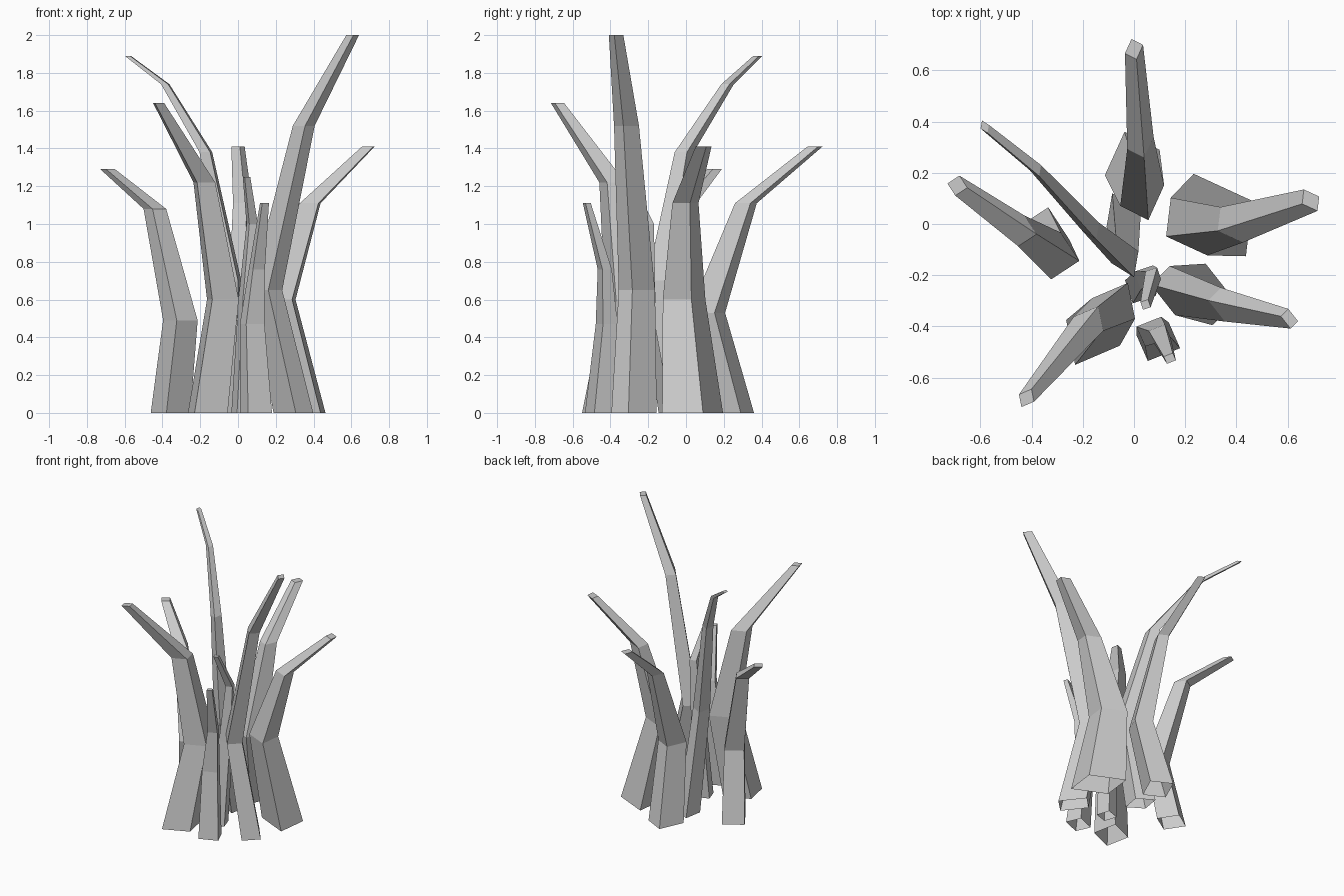
import bpy


def stalk(name, a, b, rings):
    """Four-sided tapering stalk. a, b: half diagonals of the foot section;
    rings: (x, y, z, scale) along the stalk. Foot stays open, tip is capped."""
    verts, faces = [], []
    for x, y, z, s in rings:
        for dx, dy in (a, b, (-a[0], -a[1]), (-b[0], -b[1])):
            verts.append((x + dx * s, y + dy * s, z))
    for r in range(len(rings) - 1):
        for i in range(4):
            j = (i + 1) % 4
            k = 4 * r
            faces.append((k + i, k + j, k + 4 + j, k + 4 + i))
    n = len(verts)
    faces.append((n - 4, n - 3, n - 2, n - 1))
    me = bpy.data.meshes.new(name)
    me.from_pydata(verts, [], faces)
    me.update()
    ob = bpy.data.objects.new(name, me)
    bpy.context.collection.objects.link(ob)
    return ob


# Tall stalk leaning right
stalk("tall_stalk", (.105, -.03), (-.013, .12),
      [(.293, -.275, 0, 1), (.15, -.26, .65, .8), (.348, -.315, 1.52, .55), (.607, -.37, 2, .32)])

# Thin stalk curving to the back left
stalk("curved_stalk", (.067, .03), (-.045, .10),
      [(-.04, .02, 0, 1), (-.035, -.13, .7, .78), (-.17, -.01, 1.38, .5),
       (-.385, .22, 1.74, .33), (-.583, .38, 1.89, .24)])

# Front left stalk
stalk("front_left_stalk", (.07, .125), (-.105, .05),
      [(-.16, -.425, 0, 1), (-.08, -.33, .6, .8), (-.178, -.39, 1.22, .55), (-.42, -.68, 1.64, .28)])

# Right stalk
stalk("right_stalk", (.128, .055), (-.102, .161),
      [(.335, .035, 0, 1), (.215, -.01, .6, .7), (.382, -.003, 1.11, .43), (.69, .093, 1.41, .26)])

# Back stalk
stalk("back_stalk", (.107, .05), (-.03, .12),
      [(-.007, .24, 0, 1), (.032, .111, .53, .8), (.025, .317, 1.11, .48), (0, .683, 1.41, .33)])

# Left stalk
stalk("left_stalk", (.105, -.022), (.022, .105),
      [(-.357, -.04, 0, 1), (-.305, -.125, .49, .87), (-.44, -.027, 1.08, .57), (-.69, .15, 1.29, .37)])

# Small inner stalk
stalk("inner_stalk", (.06, -.03), (.03, .06),
      [(.025, -.25, 0, 1), (.05, -.21, .6, .8), (.075, -.20, 1.0, .5), (.045, -.315, 1.25, .33)])

# Short front stalk
stalk("short_front_stalk", (.085, -.025), (.041, .075),
      [(.095, -.46, 0, 1), (.075, -.42, .47, .77), (.10, -.43, .76, .5), (.14, -.525, 1.11, .28)])
